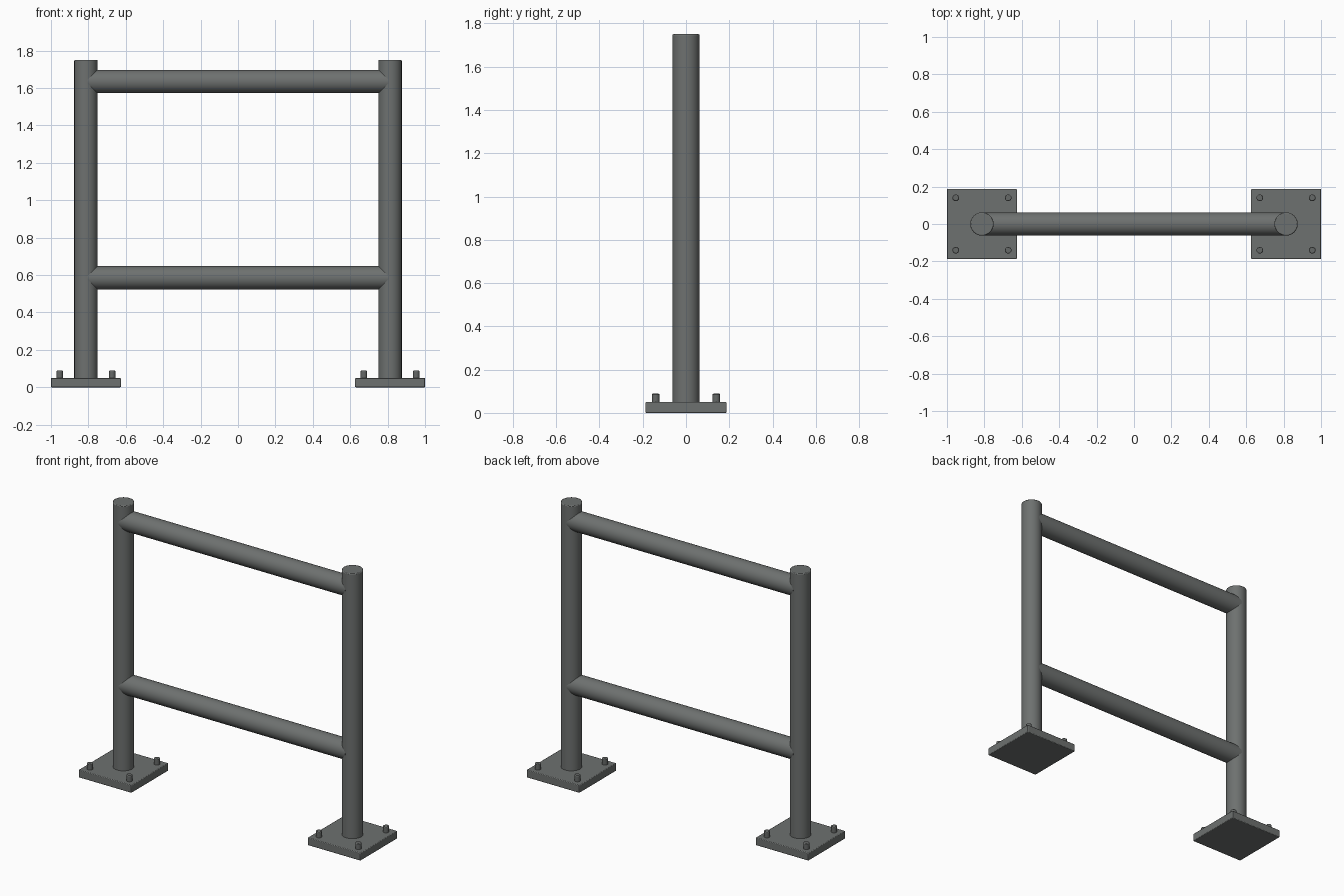
import bpy, math

if "Cube" in bpy.data.objects:
    bpy.data.objects.remove(bpy.data.objects["Cube"])

POST_X, R = 0.813, 0.0625


def material(name, rgb):
    m = bpy.data.materials.new(name)
    m.diffuse_color = (*rgb, 1)
    m.use_nodes = True
    m.node_tree.nodes["Principled BSDF"].inputs["Base Color"].default_value = m.diffuse_color
    return m


steel = material("grey steel", (0.155, 0.165, 0.161))
bolt_steel = material("dark bolt steel", (0.13, 0.138, 0.135))


def finish(obj, name, mat, bevel):
    obj.name = name
    obj.data.materials.append(mat)
    if bevel:
        mod = obj.modifiers.new("edge", 'BEVEL')
        mod.width, mod.segments = bevel, 2
        mod.limit_method, mod.angle_limit = 'ANGLE', math.radians(40)
    bpy.ops.object.shade_smooth_by_angle(angle=math.radians(35))
    return obj


def cylinder(name, r, length, loc, mat, rot=(0, 0, 0), sides=48, bevel=0.0):
    bpy.ops.mesh.primitive_cylinder_add(vertices=sides, radius=r, depth=length,
                                        location=loc, rotation=rot)
    return finish(bpy.context.object, name, mat, bevel)


# Horizontal rails running into the posts
for name, z in (("top_rail", 1.635), ("middle_rail", 0.585)):
    cylinder(name, R, 2 * 0.805, (0, 0, z), steel, (0, math.pi / 2, 0))

for side, s in (("left", -1), ("right", 1)):
    x = s * POST_X
    # Upright post
    cylinder(side + "_post", R, 1.71, (x, 0, 0.895), steel, bevel=0.005)
    # Square foot plate
    bpy.ops.mesh.primitive_cube_add(size=1, location=(x, 0, 0.025))
    plate = bpy.context.object
    plate.scale = (0.374, 0.374, 0.05)
    bpy.ops.object.transform_apply(location=False, rotation=False, scale=True)
    finish(plate, side + "_base_plate", steel, 0.004)
    # Anchor bolts at the plate corners
    for i in (-1, 1):
        for j in (-1, 1):
            cylinder(side + "_anchor_bolt", 0.018, 0.045,
                     (x + i * 0.14, j * 0.14, 0.066), bolt_steel,
                     sides=16, bevel=0.004)
